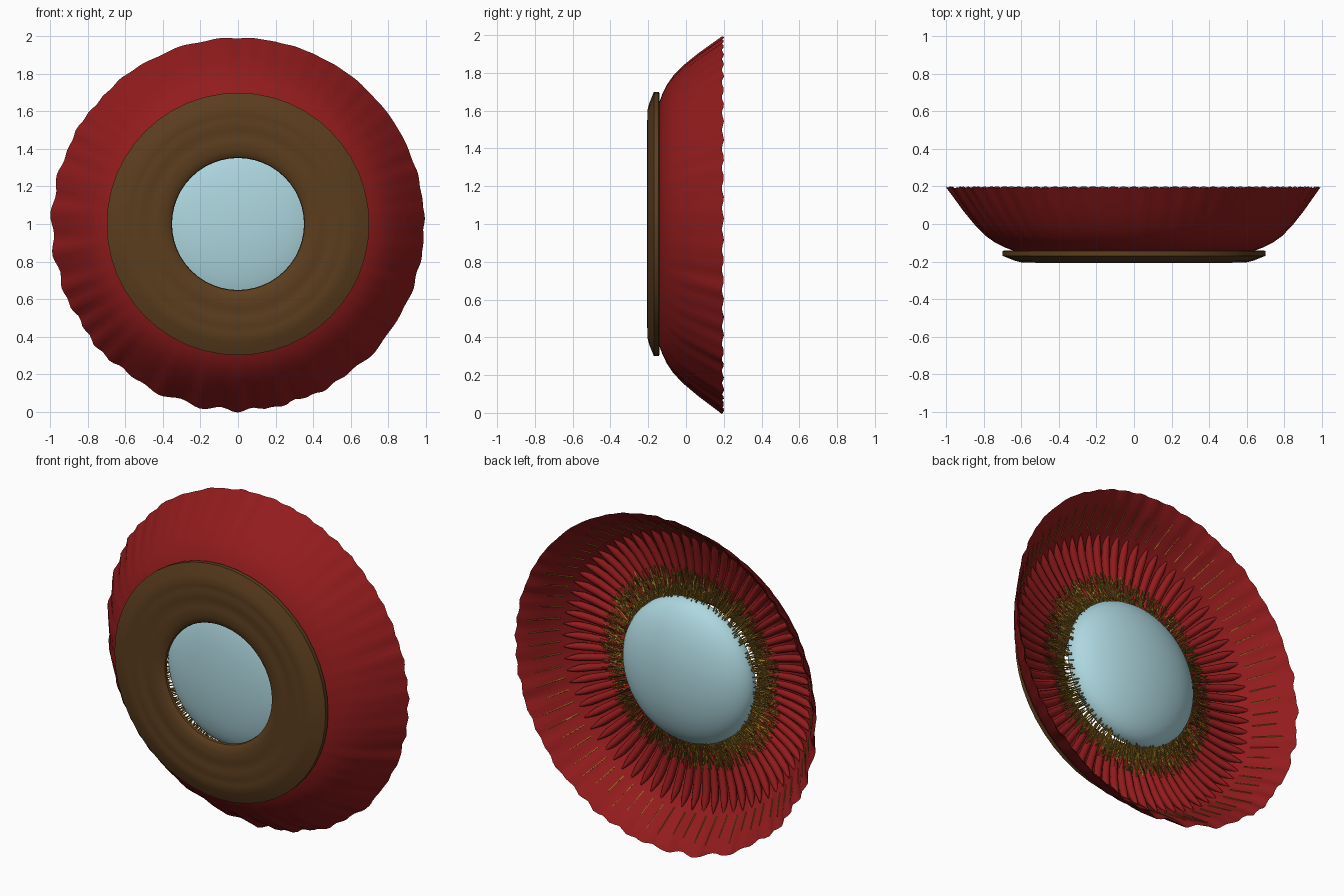
import bpy, bmesh, random
from math import sin, cos, pi, tau, radians

random.seed(4)
if "Cube" in bpy.data.objects:
    bpy.data.objects.remove(bpy.data.objects["Cube"])


def material(name, rgb):
    m = bpy.data.materials.new(name)
    m.use_nodes = True
    m.diffuse_color = (*rgb, 1)
    bsdf = m.node_tree.nodes["Principled BSDF"]
    bsdf.inputs["Base Color"].default_value = (*rgb, 1)
    bsdf.inputs["Roughness"].default_value = 0.7
    return m


RED = material("deep red", (0.285, 0.011, 0.012))
BROWN = material("brown", (0.105, 0.047, 0.013))
BLUE = material("pale blue", (0.42, 0.68, 0.74))
GOLD = material("old gold", (0.33, 0.19, 0.016))


def polar(r, a, y):
    """Point at radius r and angle a around the front-to-back axis."""
    return (r * cos(a), y, 1 + r * sin(a))


def smooth(obj, angle):
    bpy.ops.object.select_all(action='DESELECT')
    obj.select_set(True)
    bpy.context.view_layer.objects.active = obj
    bpy.ops.object.shade_smooth_by_angle(angle=radians(angle))


def lathe(name, profile, sides, mat, closed=True, warp=None, angle=40):
    """Turn (radius, y) points around the axis; zero radius makes a pole."""
    bm = bmesh.new()
    rings = []
    for r, y in profile:
        if r == 0:
            rings.append([bm.verts.new(polar(0, 0, y))] * sides)
            continue
        ring = []
        for i in range(sides):
            a = tau * i / sides
            rr, yy = warp(r, y, a) if warp else (r, y)
            ring.append(bm.verts.new(polar(rr, a, yy)))
        rings.append(ring)
    pairs = list(zip(rings, rings[1:]))
    if closed:
        pairs.append((rings[-1], rings[0]))
    for p, q in pairs:
        for i in range(sides):
            j = (i + 1) % sides
            corners = list(dict.fromkeys((p[i], p[j], q[j], q[i])))
            bm.faces.new(corners)
    bmesh.ops.recalc_face_normals(bm, faces=bm.faces)
    mesh = bpy.data.meshes.new(name)
    bm.to_mesh(mesh)
    bm.free()
    obj = bpy.data.objects.new(name, mesh)
    bpy.context.collection.objects.link(obj)
    mesh.materials.append(mat)
    smooth(obj, angle)


def strands(name, paths, thickness, mat, resolution=0):
    """Tapered tubes; each path is a list of (point, relative radius)."""
    curve = bpy.data.curves.new(name, 'CURVE')
    curve.dimensions = '3D'
    curve.bevel_depth = thickness
    curve.bevel_resolution = resolution
    curve.use_fill_caps = True
    for path in paths:
        s = curve.splines.new('POLY')
        s.points.add(len(path) - 1)
        for p, (co, radius) in zip(s.points, path):
            p.co = (*co, 1)
            p.radius = radius
    curve.materials.append(mat)
    obj = bpy.data.objects.new(name, curve)
    bpy.context.collection.objects.link(obj)
    bpy.ops.object.select_all(action='DESELECT')
    obj.select_set(True)
    bpy.context.view_layer.objects.active = obj
    bpy.ops.object.convert(target='MESH')
    smooth(bpy.context.object, 50)


# Wrinkled bowl with a ragged rim, folded most at the lower left
def wrinkle(r, y, a):
    t = max(0, (r - 0.64) / 0.36) ** 2
    folds = 0.5 * sin(41 * a + 3 * sin(5 * a)) + 0.5 * sin(23 * a + 2 * sin(4 * a))
    strength = 0.65 - 0.45 * sin(a + 0.5)
    return (r + 0.012 * t * (strength * folds - 0.6), y + 0.006 * t * sin(57 * a))


outside = [(0.49, -0.125), (0.60, -0.145), (0.64, -0.143), (0.69, -0.125),
           (0.74, -0.10), (0.79, -0.065), (0.845, -0.01), (0.91, 0.07),
           (0.96, 0.14), (1.0, 0.195)]
inside = [(r - 0.012, y + 0.012) for r, y in reversed(outside[1:-1])]
lathe("outer_bowl", outside + inside + [(0.49, -0.112)], 216, RED, warp=wrinkle)

# Front ring with a bevelled edge and soft ripples
ripple = [(0.60 - 0.02 * i, -0.205 + 0.002 * sin(i * 1.3)) for i in range(11)]
lathe("front_ring", [(0.69, -0.14), (0.70, -0.145), (0.70, -0.17), (0.635, -0.196)]
      + ripple + [(0.375, -0.20), (0.355, -0.185), (0.352, -0.17), (0.37, -0.155),
                  (0.50, -0.14)], 48, BROWN, angle=30)

# Lens, flatter at the front than at the back
LENS_Y = -0.04
lens = [(0.43 * sin(pi * i / 24), LENS_Y - cos(pi * i / 24) * (0.10 if i < 12 else 0.18))
        for i in range(1, 24)]
lathe("lens", [(0, LENS_Y - 0.10)] + lens + [(0, LENS_Y + 0.18)], 64, BLUE,
      closed=False, angle=80)

# Slim radial ridges on the bowl floor
COUNT = 74
ridge_shape = [(0.48, -0.095, 0.6), (0.54, -0.085, 0.8), (0.62, -0.078, 0.95),
               (0.70, -0.064, 1.0), (0.76, -0.045, 0.95), (0.79, -0.03, 0.65),
               (0.83, -0.008, 0.1)]
ridges = []
for i in range(COUNT):
    a = tau * i / COUNT
    reach = random.uniform(-0.01, 0.01)
    ridges.append([(polar(r + reach, a, y), k) for r, y, k in ridge_shape])
strands("radial_ridges", ridges, 0.023, RED, 2)

# Fine threads from the lens edge over the inner ends of the ridges
threads = []
for i in range(COUNT * 8):
    a = tau * i / (COUNT * 8) + random.uniform(-0.01, 0.01)
    side = random.uniform(-1, 1)
    start = polar(0.425 + random.uniform(0, 0.02), a, LENS_Y + 0.04 * side)
    middle = polar(0.50, a + random.uniform(-0.02, 0.02), -0.05 + 0.02 * side)
    end = polar(random.uniform(0.54, 0.61), a + random.uniform(-0.02, 0.02),
                -0.055 + random.uniform(-0.012, 0.012))
    threads.append([(start, 1), (middle, 1), (end, 0.8)])
strands("lens_threads", threads, 0.0032, GOLD)

# Thin thread ends lying on the inside of the bowl wall
ends = []
for i in range(COUNT):
    a = tau * (i + 0.5) / COUNT
    out = random.uniform(0.91, 0.95)
    path = []
    for step in range(6):
        r, y = wrinkle(0.835 + (out - 0.835) * step / 5,
                       0.006 + 1.3 * (out - 0.835) * step / 5, a)
        path.append((polar(r, a, y + 0.003), 1 - 0.1 * step))
    ends.append(path)
strands("wall_threads", ends, 0.0035, GOLD)
